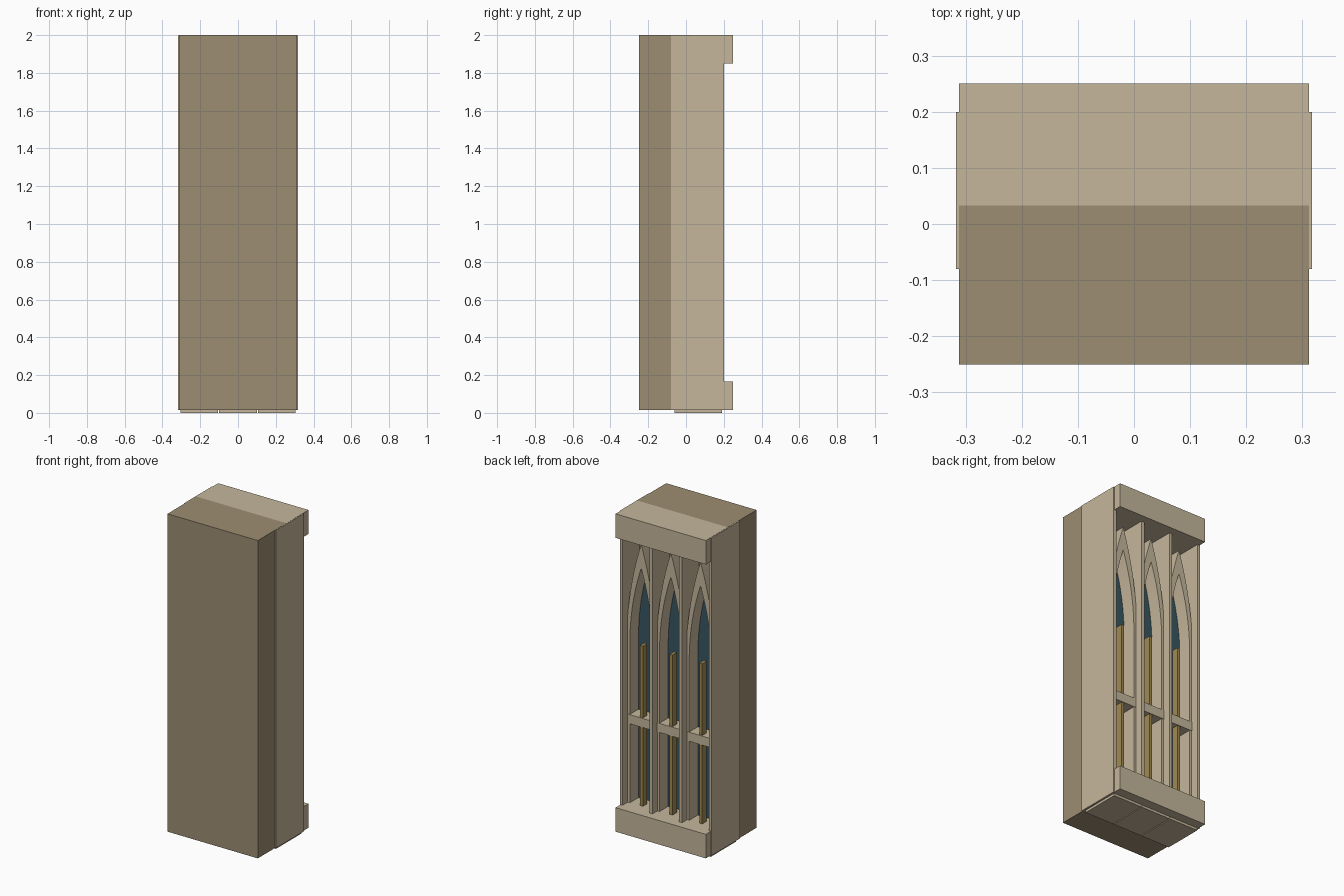
import bpy, math

if "Cube" in bpy.data.objects:
    bpy.data.objects.remove(bpy.data.objects["Cube"])

def mat(name, c):
    m = bpy.data.materials.new(name)
    m.diffuse_color = (*c, 1)
    m.use_nodes = True
    m.node_tree.nodes["Principled BSDF"].inputs["Base Color"].default_value = m.diffuse_color
    return m

stone = mat("stone", (0.56, 0.47, 0.33))
dark_stone = mat("dark_stone", (0.34, 0.27, 0.17))
glass = mat("glass", (0.04, 0.09, 0.12))
bronze = mat("bronze", (0.36, 0.26, 0.09))

def add(name, verts, faces, m):
    me = bpy.data.meshes.new(name)
    me.from_pydata(verts, [], faces)
    me.materials.append(m)
    ob = bpy.data.objects.new(name, me)
    bpy.context.collection.objects.link(ob)
    return ob

def box(name, x0, x1, y0, y1, z0, z1, m):
    v = [(x, y, z) for x in (x0, x1) for y in (y0, y1) for z in (z0, z1)]
    f = [(0, 1, 3, 2), (4, 6, 7, 5), (0, 4, 5, 1), (2, 3, 7, 6), (0, 2, 6, 4), (1, 5, 7, 3)]
    return add(name, v, f, m)

SPRING, N = 1.16, 14

def lancet(cx, w, apex, z0):
    """Pointed arch outline from left foot over the apex to the right foot."""
    h = apex - SPRING
    r = (w * w + h * h) / (2 * w)
    top = math.asin(h / r)
    half = [(w, z0)]
    for i in range(N + 1):
        a = top * i / N
        half.append((w - r + r * math.cos(a), SPRING + r * math.sin(a)))
    half[-1] = (0, apex)
    return [(cx - x, z) for x, z in half] + [(cx + x, z) for x, z in half[-2::-1]]

def arch_ring(name, cx, y0, y1, m):
    o = lancet(cx, 0.1, 1.8, 0.02)
    i = lancet(cx, 0.078, 1.65, 0.02)
    n = len(o)
    v = [(x, y, z) for loop, y in ((o, y0), (o, y1), (i, y0), (i, y1)) for x, z in loop]
    f = []
    for k in range(n - 1):
        for a, b in ((0, 1), (1, 3), (3, 2), (2, 0)):
            f.append((a * n + k, b * n + k, b * n + k + 1, a * n + k + 1))
    f += [(0, 2 * n, 3 * n, n), (n - 1, 2 * n - 1, 4 * n - 1, 3 * n - 1)]
    return add(name, v, f, m)

# Solid wall behind the windows
WALL = 0.033
box("wall", -0.312, 0.312, -0.25, WALL, 0.015, 2, dark_stone)

# Base and head beams
box("base_beam", -0.312, 0.312, WALL, 0.25, 0.015, 0.165, stone)
box("head_beam", -0.312, 0.312, WALL, 0.25, 1.85, 2, stone)

# Four thin piers
PITCH = 0.205
for k in range(4):
    x = (k - 1.5) * PITCH
    box(f"pier_{k + 1}", x - 0.01, x + 0.01, -0.08, 0.2, 0.015, 1.999, stone)

# Three window bays
for k in range(3):
    x = (k - 1) * PITCH
    n = k + 1
    box(f"sill_{n}", x - 0.1, x + 0.1, -0.06, 0.19, 0, 0.1, stone)
    arch_ring(f"arch_{n}", x, WALL, 0.15, stone)
    pane = lancet(x, 0.085, 1.68, 0.1)
    add(f"glass_{n}", [(px, 0.065, pz) for px, pz in pane], [tuple(range(len(pane)))], glass)
    box(f"transom_{n}", x - 0.1, x + 0.1, 0.05, 0.153, 0.66, 0.717, stone)
    box(f"mullion_{n}", x - 0.01, x + 0.01, 0.105, 0.147, 0.1, 1.165, bronze)

# Consistent outward normals
import bmesh
for ob in bpy.data.objects:
    bm = bmesh.new()
    bm.from_mesh(ob.data)
    bmesh.ops.recalc_face_normals(bm, faces=bm.faces)
    if ob.name.startswith("glass"):
        bm.faces.ensure_lookup_table()
        if bm.faces[0].normal.y < 0:
            bmesh.ops.reverse_faces(bm, faces=bm.faces)
    bm.to_mesh(ob.data)
    bm.free()
